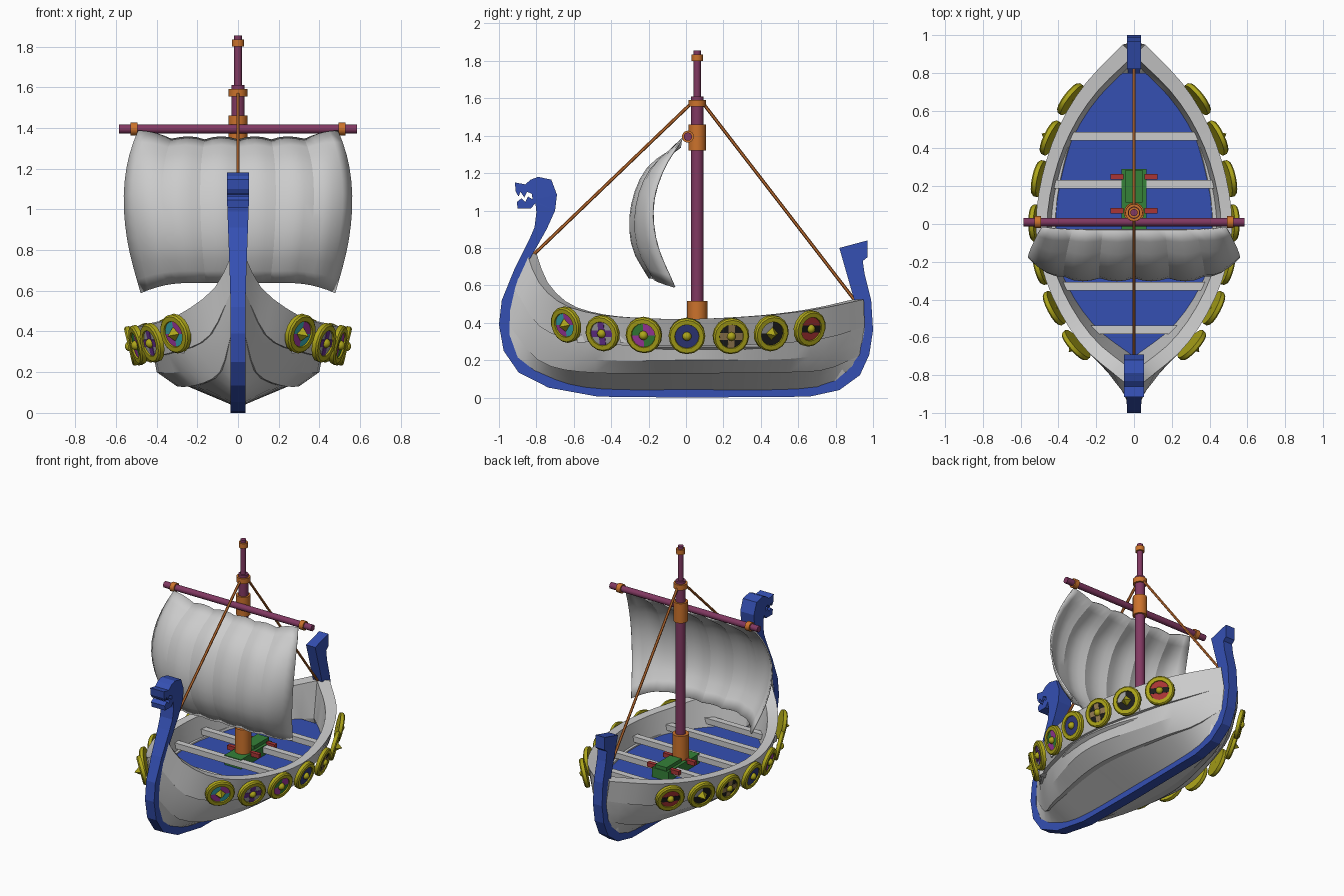
import bpy, bmesh, math
from mathutils import Vector, Matrix
from mathutils.geometry import tessellate_polygon

if "Cube" in bpy.data.objects:
    bpy.data.objects.remove(bpy.data.objects["Cube"])

COL = dict(blue=(.035, .08, .45), purple=(.22, .04, .12), orange=(.6, .17, .025), yellow=(.42, .38, .01),
           green=(.035, .22, .04), red=(.4, .035, .035), rope=(.55, .16, .03), magenta=(.35, .04, .35),
           cyan=(.04, .4, .45), violet=(.13, .03, .27), grey=(.35, .35, .35), navy=(.03, .04, .2),
           black=(.012, .012, .012), tan=(.3, .2, .08))
MATS = {}


def mat(name):
    if name not in MATS:
        MATS[name] = bpy.data.materials.new(name)
        MATS[name].diffuse_color = (*COL[name], 1)
    return MATS[name]


def finish(bm, name, mats=(), smooth=None):
    bmesh.ops.recalc_face_normals(bm, faces=bm.faces)
    me = bpy.data.meshes.new(name)
    bm.to_mesh(me)
    bm.free()
    ob = bpy.data.objects.new(name, me)
    bpy.context.collection.objects.link(ob)
    for m in mats:
        me.materials.append(mat(m))
    if smooth:
        bpy.ops.object.select_all(action='DESELECT')
        ob.select_set(True)
        bpy.context.view_layer.objects.active = ob
        bpy.ops.object.shade_smooth_by_angle(angle=math.radians(smooth))
    return ob


def rod(name, a, b, r, color, n=16):
    a, b = Vector(a), Vector(b)
    d = b - a
    bm = bmesh.new()
    m = Matrix.Translation((a + b) / 2) @ d.to_track_quat('Z', 'Y').to_matrix().to_4x4()
    bmesh.ops.create_cone(bm, cap_ends=True, segments=n, radius1=r, radius2=r, depth=d.length, matrix=m)
    return finish(bm, name, [color], 40)


def box(name, c, size, color=None):
    bm = bmesh.new()
    bmesh.ops.create_cube(bm, size=1, matrix=Matrix.Translation(c) @ Matrix.Diagonal((*size, 1)))
    return finish(bm, name, [color] if color else [])


def spline(pts, n):
    """Smooth curve through pts, sampled at n points evenly by length."""
    p = [Vector(q) for q in pts]
    t = [0]
    for a, b in zip(p, p[1:]):
        t.append(t[-1] + (b - a).length)
    last = len(p) - 1
    tan = [(p[min(i + 1, last)] - p[max(i - 1, 0)]) / (t[min(i + 1, last)] - t[max(i - 1, 0)]) for i in range(last + 1)]
    out = []
    for k in range(n):
        s = t[-1] * k / (n - 1)
        i = max(j for j in range(last) if t[j] <= s + 1e-9)
        h = t[i + 1] - t[i]
        u = (s - t[i]) / h
        out.append(p[i] * (2*u**3 - 3*u*u + 1) + p[i+1] * (3*u*u - 2*u**3)
                   + tan[i] * h * (u**3 - 2*u*u + u) + tan[i+1] * h * (u**3 - u*u))
    return out


# hull: loft between strake lines that run from stem to stern
N = 25
keel = spline([(.03, -.955, .3), (.03, -.9, .2), (.03, -.68, .085), (.03, -.47, .045), (.03, 0, .04),
               (.03, .66, .045), (.03, .81, .09), (.03, .92, .18)], N)
chine = spline([(.03, -.955, .4), (.09, -.79, .2), (.2, -.57, .138), (.3, 0, .13),
                (.2, .55, .135), (.12, .75, .15), (.03, .94, .23)], N)
mid = spline([(.03, -.945, .5), (.12, -.78, .28), (.27, -.52, .205), (.4, 0, .2),
              (.28, .52, .205), (.17, .76, .235), (.03, .95, .3)], N)
upper = spline([(.03, -.925, .6), (.15, -.77, .37), (.35, -.47, .29), (.455, 0, .275),
                (.35, .5, .29), (.21, .76, .32), (.04, .955, .38)], N)
sheer = spline([(.035, -.85, .77), (.11, -.79, .62), (.26, -.66, .5), (.39, -.47, .445), (.485, -.24, .425),
                (.52, 0, .42), (.48, .28, .43), (.39, .53, .45), (.26, .74, .48), (.06, .95, .525)], N)
inner = [Vector((max(p.x - .06, .0), p.y * .94, p.z)) for p in sheer]
foot = [Vector((p.x * .95, p.y * (.9 if p.y < 0 else .96), .27)) for p in inner]
inset = lambda rail, k: [Vector((.03 + (p.x - .03) * k, p.y, p.z + .004)) for p in rail]
rails = [keel, inset(chine, .84), chine, mid, inset(upper, .91), upper, sheer, inner, foot]
bm = bmesh.new()
grid = [[bm.verts.new(p) for p in r] for r in rails]
for a, b in zip(grid, grid[1:] + grid[:1]):
    for i in range(N - 1):
        bm.faces.new((a[i], a[i + 1], b[i + 1], b[i]))
for i in (0, N - 1):
    bm.faces.new([g[i] for g in grid])
hull = finish(bm, "hull", smooth=22)
hull.modifiers.new("mirror", 'MIRROR').use_mirror_merge = False

# deck
bm = bmesh.new()
ring = [(p.x, p.y, .272) for p in foot[1:-1]] + [(-p.x, p.y, .272) for p in reversed(foot[1:-1])]
bm.faces.new([bm.verts.new(p) for p in ring])
deck = finish(bm, "deck", ["blue"])
if deck.data.polygons[0].normal.z < 0:
    deck.data.flip_normals()

# keel with carved beast head at the stem and hooked stern post
profile = [(-.79, 1.18), (-.83, 1.165), (-.86, 1.14), (-.915, 1.15), (-.91, 1.10), (-.895, 1.075), (-.885, 1.1),
           (-.865, 1.07), (-.85, 1.1), (-.825, 1.09), (-.82, 1.06), (-.845, 1.075), (-.86, 1.045), (-.88, 1.065),
           (-.905, 1.045), (-.9, 1.01), (-.83, 1.01), (-.805, 1.04), (-.8, .99), (-.81, .91), (-.84, .84),
           (-.92, .68), (-.985, .52), (-1, .39), (-.975, .25), (-.895, .134), (-.735, .053), (-.47, .005),
           (0, 0), (.66, .005), (.82, .04), (.93, .12), (.98, .23), (1, .36), (.99, .52), (.955, .66),
           (.945, .73), (.97, .75), (.97, .84), (.82, .8), (.86, .66), (.9, .52), (.93, .42), (.935, .28), (.89, .17),
           (.8, .09), (.66, .055), (-.47, .055), (-.68, .09), (-.81, .145), (-.9, .215), (-.945, .34),
           (-.94, .47), (-.9, .63), (-.83, .75), (-.79, .82), (-.745, .9), (-.7, 1.0), (-.69, 1.085), (-.72, 1.165)]
tris = tessellate_polygon([[Vector((y, z, 0)) for y, z in profile]])
bm = bmesh.new()
sides = []
for s in (-1, 1):
    sides.append([bm.verts.new((s * (.036 + (.018 * min(max((z - .55) / .5, 0), 1) if y < 0 else 0)), y, z))
                  for y, z in profile])
    for t in tris:
        bm.faces.new([sides[-1][i] for i in t])
for i in range(len(profile)):
    j = (i + 1) % len(profile)
    bm.faces.new((sides[0][i], sides[0][j], sides[1][j], sides[1][i]))
finish(bm, "keel_and_posts", ["blue"])

# rowing benches
for y in (-.56, -.33, -.06, .21, .465):
    w = .455 * (1 - abs(y / .95) ** 2.2)
    box("bench", (0, y, .315), (2 * w, .045, .04))

# mast step with wedges
box("mast_step", (0, .115, .305), (.13, .35, .07), "green")
box("mast_step_top", (0, .2, .35), (.09, .17, .03), "green")
for s in (-1, 1):
    for y in (.07, .25):
        box("wedge", (s * .09, y, .335), (.07, .028, .03), "red")

# mast, collars and yard
M = .06
rod("mast", (0, M, .3), (0, M, 1.61), .033, "purple")
rod("topmast", (0, M, 1.6), (0, M, 1.855), .019, "purple")
for z0, z1, r in ((.3, .515, .054), (1.32, 1.46, .047), (1.555, 1.592, .046), (1.8, 1.835, .03)):
    rod("mast_collar", (0, M, z0), (0, M, z1), r, "orange")
rod("yard", (-.585, .01, 1.395), (.585, .01, 1.395), .022, "purple")
for x in (-.51, .51):
    rod("yard_ring", (x - .017, .01, 1.395), (x + .017, .01, 1.395), .032, "orange")

# stays
rod("fore_stay", (0, .03, 1.575), (0, -.83, .75), .009, "rope", 6)
rod("back_stay", (0, .09, 1.575), (0, .91, .51), .009, "rope", 6)

# sail: six cupped panels, filled by the wind
bm = bmesh.new()
PAN, SUB, ROWS = 6, 4, 12
edge = spline([(-.02, 1.385, 0), (-.12, 1.22, 0), (-.175, 1.03, 0), (-.155, .82, 0), (-.06, .59, 0)], ROWS + 1)
body = spline([(-.03, 1.34, 0), (-.2, 1.2, 0), (-.277, 1.0, 0), (-.268, .8, 0), (-.18, .64, 0)], ROWS + 1)
rows = []
for j in range(ROWS + 1):
    v = j / ROWS
    row = []
    for i in range(PAN * SUB + 1):
        u = 2 * i / (PAN * SUB) - 1
        k = min(1, (1 - abs(u)) * 2.2)
        k = k * (2 - k)
        q = edge[j].lerp(body[j], k)
        cup = math.sin(math.pi * (i % SUB) / SUB)
        row.append(bm.verts.new((u * (.49 + .075 * math.sin(math.pi * v ** .9) - .015 * v),
                                 q.x - .016 * cup * min(1, 6 * v), q.y + .015 * cup * (1 - v))))
    rows.append(row)
for a, b in zip(rows, rows[1:]):
    for i in range(PAN * SUB):
        bm.faces.new((a[i], b[i], b[i + 1], a[i + 1]))
sail = finish(bm, "sail", smooth=18)
solid = sail.modifiers.new("thickness", 'SOLIDIFY')
solid.thickness = .01
solid.offset = 0


# shields: turned rim, painted wedges, optional bars, boss
def shield(pos, normal, c1, c2, wedges, bars, spike):
    bm = bmesh.new()
    n = 16
    rings = [[bm.verts.new((r * math.cos(2 * math.pi * i / n), r * math.sin(2 * math.pi * i / n), z))
              for i in range(n)] for r, z in ((.098, -.01), (.098, .012), (.09, .02), (.066, .02), (.064, .012))]
    for a, b in zip(rings, rings[1:]):
        for i in range(n):
            bm.faces.new((a[i], a[(i + 1) % n], b[(i + 1) % n], b[i]))
    bm.faces.new(rings[0][::-1])
    c = bm.verts.new((0, 0, .012))
    for i in range(n):
        f = bm.faces.new((rings[-1][i], rings[-1][(i + 1) % n], c))
        f.material_index = 1 + int(wedges[i * len(wedges) // n])
    for sx, sy in bars:
        res = bmesh.ops.create_cube(bm, size=1, matrix=Matrix.Translation((0, 0, .01)) @ Matrix.Diagonal((sx, sy, .01, 1)))
        for f in {f for v in res['verts'] for f in v.link_faces}:
            f.material_index = 2
    if spike:
        bmesh.ops.create_cone(bm, cap_ends=True, segments=4, radius1=.036, radius2=0, depth=.045,
                              matrix=Matrix.Translation((0, 0, .034)))
    else:
        bmesh.ops.create_uvsphere(bm, u_segments=10, v_segments=6, radius=.025, matrix=Matrix.Translation((0, 0, .012)))
    ob = finish(bm, "shield", ["yellow", c1, c2], 35)
    ob.matrix_world = Matrix.Translation(pos) @ normal.to_track_quat('Z', 'Y').to_matrix().to_4x4()


H, V = (.125, .036), (.036, .125)
for y, x, z, yaw, *look in (
        (-.64, .305, .39, -42, "magenta", "cyan", "00110011", [], True),
        (-.445, .42, .345, -28, "grey", "violet", "0", [H, V], False),
        (-.225, .49, .335, -14, "magenta", "green", "0101", [], False),
        (.005, .52, .33, 0, "navy", "navy", "0", [], False),
        (.24, .5, .33, 12, "black", "tan", "0", [H, V], False),
        (.455, .44, .345, 25, "black", "grey", "00110000", [], True),
        (.66, .335, .37, 37, "red", "black", "0", [H], False)):
    a = math.radians(yaw)
    for s in (-1, 1):
        shield(Vector((s * x, y, z)), Vector((s * math.cos(a), math.sin(a), -.24)), *look)

for m in bpy.data.materials:
    if m.users and not m.is_grease_pencil:
        m.use_nodes = True
        m.node_tree.nodes["Principled BSDF"].inputs["Base Color"].default_value = m.diffuse_color
